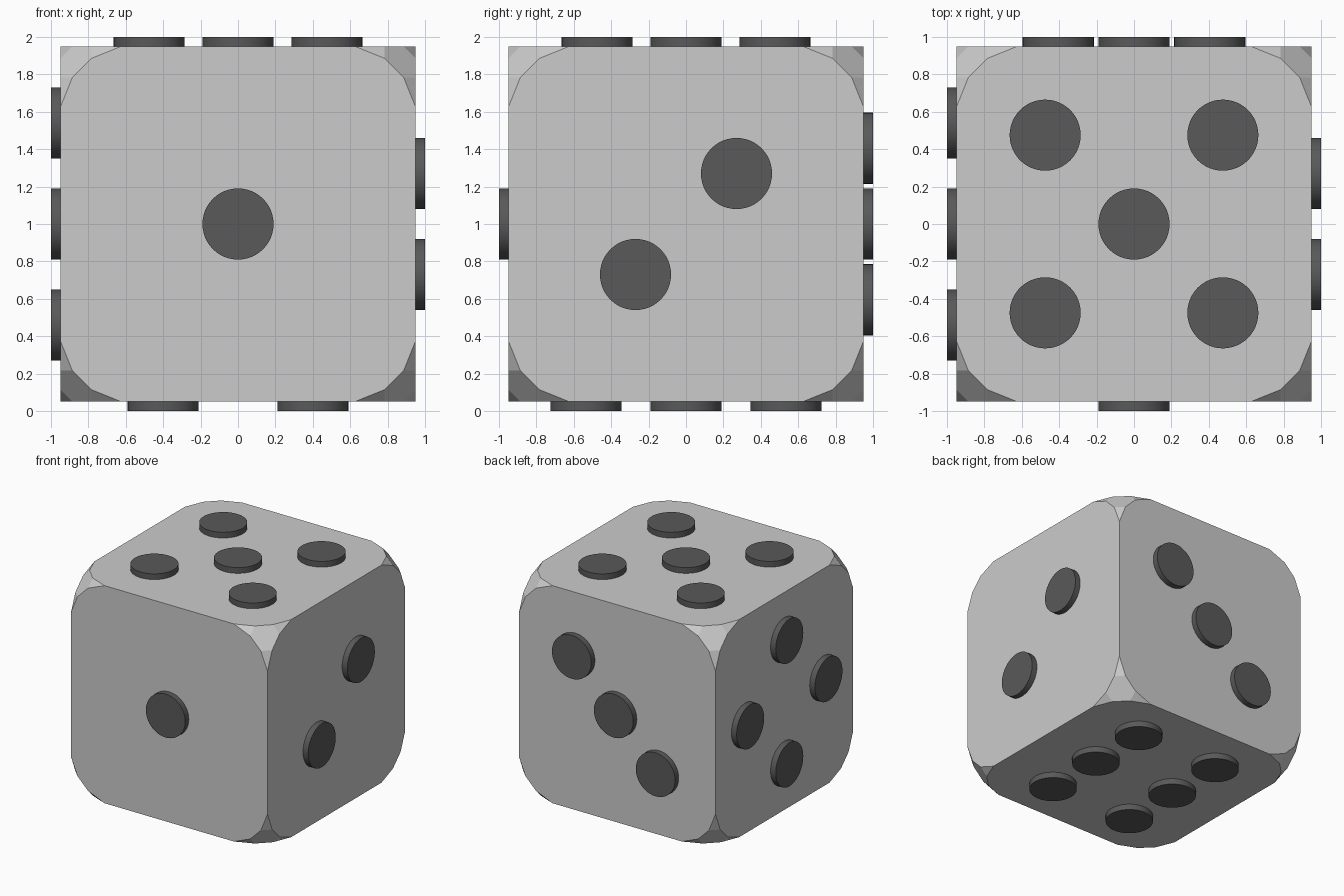
import bpy, bmesh, math
from itertools import permutations, product
from mathutils import Matrix, Vector

if "Cube" in bpy.data.objects:
    bpy.data.objects.remove(bpy.data.objects["Cube"])

H = 0.95            # half size of the cube
CENTRE = Vector((0, 0, 1))

# Cube body: hull of the rounded-off corner points, flat facets merged
bm = bmesh.new()
insets = set(permutations((0.326, 0, 0))) | set(permutations((0.167, 0.064, 0)))
for signs in product((-1, 1), repeat=3):
    for inset in insets:
        bm.verts.new(CENTRE + Vector([s * (H - i) for s, i in zip(signs, inset)]))
bmesh.ops.convex_hull(bm, input=bm.verts[:])
bmesh.ops.dissolve_limit(bm, angle_limit=math.radians(1), verts=bm.verts[:], edges=bm.edges[:])
bmesh.ops.recalc_face_normals(bm, faces=bm.faces[:])
mesh = bpy.data.meshes.new("cube_body")
bm.to_mesh(mesh)
bm.free()
bpy.context.collection.objects.link(bpy.data.objects.new("cube_body", mesh))

dark = bpy.data.materials.new("dark_pip")
dark.diffuse_color = (0.1, 0.1, 0.1, 1)
dark.use_nodes = True
dark.node_tree.nodes["Principled BSDF"].inputs["Base Color"].default_value = dark.diffuse_color


def pips(name, normal, spots):
    """Raised discs on one face; spots are full offsets from the cube centre."""
    n = Vector(normal)
    turn = n.to_track_quat('Z', 'Y').to_matrix().to_4x4()
    bm = bmesh.new()
    for spot in spots:
        bmesh.ops.create_cone(
            bm, cap_ends=True, segments=48, radius1=0.19, radius2=0.19, depth=0.07,
            matrix=Matrix.Translation(CENTRE + Vector(spot) + n * 0.965) @ turn)
    me = bpy.data.meshes.new(name)
    bm.to_mesh(me)
    bm.free()
    me.materials.append(dark)
    ob = bpy.data.objects.new(name, me)
    bpy.context.collection.objects.link(ob)
    bpy.ops.object.select_all(action='DESELECT')
    ob.select_set(True)
    bpy.context.view_layer.objects.active = ob
    bpy.ops.object.shade_smooth_by_angle(angle=math.radians(30))


# One to six pips on the six faces
pips("front_one_pip", (0, -1, 0), [(0, 0, 0)])
pips("right_two_pips", (1, 0, 0), [(0, s * 0.27, s * 0.27) for s in (-1, 1)])
pips("back_three_pips", (0, 1, 0), [(s * 0.405, 0, s * 0.405) for s in (-1, 0, 1)])
pips("left_four_pips", (-1, 0, 0), [(0, 0.54, 0), (0, -0.54, 0), (0, 0, 0.54), (0, 0, -0.54)])
pips("top_five_pips", (0, 0, 1),
     [(0, 0, 0)] + [(x * 0.475, y * 0.475, 0) for x, y in product((-1, 1), repeat=2)])
pips("bottom_six_pips", (0, 0, -1),
     [(x * 0.4, y * 0.535, 0) for x, y in product((-1, 1), (-1, 0, 1))])
